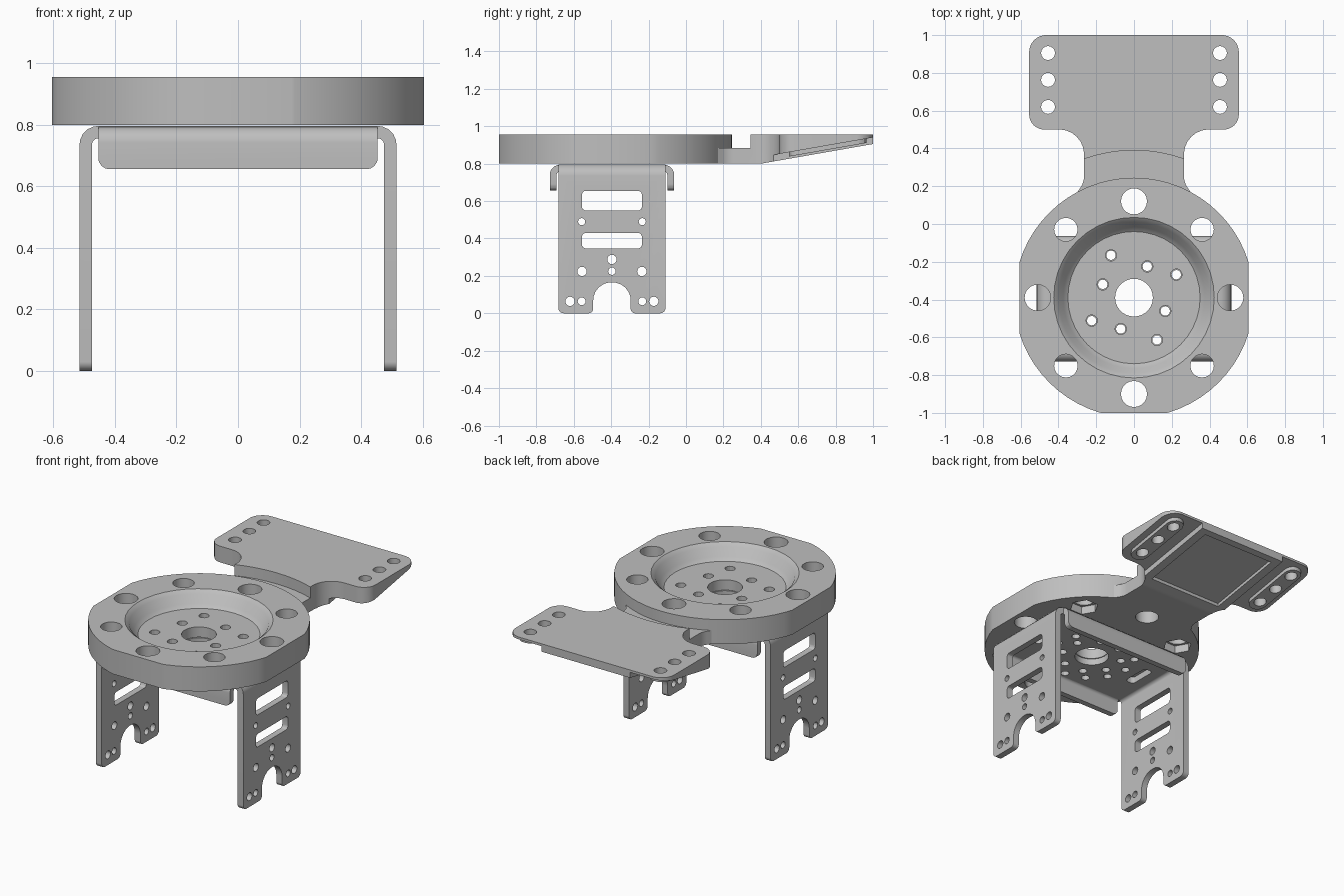
import bpy, bmesh
from math import sin, cos, tan, pi, radians
from mathutils import Vector

if "Cube" in bpy.data.objects:
    bpy.data.objects.remove(bpy.data.objects["Cube"])

CY = -0.39          # centre of the ring and bracket
R = 0.635           # ring radius
TOP, BASE = 0.955, 0.80

metal = bpy.data.materials.new("plain grey metal")
metal.use_nodes = True
GREY = (0.52, 0.52, 0.52, 1)
metal.diffuse_color = GREY
metal.node_tree.nodes["Principled BSDF"].inputs["Base Color"].default_value = GREY


def circle(x, y, r, n=20, turn=0.0):
    return [(x + r * cos(2 * pi * i / n + turn), y + r * sin(2 * pi * i / n + turn)) for i in range(n)]


def rounded(corners, n=6):
    """Polygon of (x, y, radius) corners with true arcs."""
    out = []
    for i, (x, y, r) in enumerate(corners):
        p = Vector((x, y))
        if r == 0:
            out.append((x, y))
            continue
        u = (Vector(corners[i - 1][:2]) - p).normalized()
        v = (Vector(corners[(i + 1) % len(corners)][:2]) - p).normalized()
        half = u.angle(v) / 2
        c = p + (u + v).normalized() * (r / sin(half))
        a, b = p + u * (r / tan(half)) - c, p + v * (r / tan(half)) - c
        out += [tuple(c + a.lerp(b, k / n).normalized() * r) for k in range(n + 1)]
    return out


def rect(x0, x1, y0, y1, r=0.0):
    return rounded([(x0, y0, r), (x1, y0, r), (x1, y1, r), (x0, y1, r)], 4)


def mirrored(half):
    """Close a right-hand half outline with its mirror image."""
    return half + [(-x, y, r) for x, y, r in reversed(half)]


def finish(name, bm):
    bmesh.ops.recalc_face_normals(bm, faces=bm.faces)
    mesh = bpy.data.meshes.new(name)
    bm.to_mesh(mesh)
    bm.free()
    mesh.materials.append(metal)
    ob = bpy.data.objects.new(name, mesh)
    bpy.context.scene.collection.objects.link(ob)
    return ob


def loft(bm, rings):
    loops = [[bm.verts.new(p) for p in ring] for ring in rings]
    n = len(loops[0])
    bm.faces.new(loops[0])
    bm.faces.new(loops[-1])
    for a, b in zip(loops, loops[1:]):
        for i in range(n):
            j = (i + 1) % n
            bm.faces.new((a[i], a[j], b[j], b[i]))


def prism(name, outlines, axis, h0, h1):
    """Extrude one or more outlines along an axis."""
    place = {"x": lambda a, b, h: (h, a, b),
             "y": lambda a, b, h: (a, h, b),
             "z": lambda a, b, h: (a, b, h)}[axis]
    bm = bmesh.new()
    for o in outlines:
        loft(bm, [[place(a, b, h) for a, b in o] for h in (h0, h1)])
    return finish(name, bm)


def boolean(ob, tool, op="DIFFERENCE", keep=False):
    tool.hide_render = True
    m = ob.modifiers.new(op, "BOOLEAN")
    m.operation, m.solver, m.object = op, "EXACT", tool
    bpy.context.view_layer.objects.active = ob
    bpy.ops.object.modifier_apply(modifier=m.name)
    if not keep:
        bpy.data.objects.remove(tool)


def polar(r, start, count):
    return [(r * cos(radians(start + 360 * i / count)),
             CY + r * sin(radians(start + 360 * i / count))) for i in range(count)]


# Ring: round disc with flattened sides and front
ring = prism("ring_body", [circle(0, CY, R, 64)], "z", BASE, TOP)
boolean(ring, prism("trim", [rect(-0.605, 0.605, -1, 1)], "z", 0.5, 1.2), "INTERSECT")

# Dished recess
bm = bmesh.new()
loft(bm, [[(x, y, z) for x, y in circle(0, CY, r, 40)] for r, z in
          ((0.35, 0.865), (0.375, 0.885), (0.40, 0.935), (0.425, TOP), (0.425, 1.1))])
boolean(ring, finish("dish_cutter", bm))

# Ring holes, with hexagonal nut pockets below the diagonal ones
screw_holes = polar(0.255, 28.5, 4) + polar(0.18, 67, 4)
holes = [circle(x, y, 0.069) for x, y in polar(0.51, 0, 4)]
holes += [circle(x, y, 0.062) for x, y in polar(0.51, 45, 4)]
holes += [circle(x, y, 0.03, 14) for x, y in screw_holes] + [circle(0, CY, 0.1, 28)]
boolean(ring, prism("hole_cutter", holes, "z", 0.5, 1.2))
boolean(ring, prism("nut_cutter", [circle(x, y, 0.085, 6) for x, y in polar(0.51, 45, 4)],
                    "z", 0.7, 0.85))

# Rear arm: neck widening into a plate
arm_outline = rounded(mirrored([(0.36, 0.08, 0), (0.265, 0.22, 0.1), (0.265, 0.5, 0.13),
                                (0.555, 0.5, 0.08), (0.555, 1.0, 0.09)]), 8)
arm = prism("rear_arm", [arm_outline], "z", BASE, TOP)
boolean(arm, prism("ring_clearance", [circle(0, CY, R - 0.004, 64)], "z", 0.5, 1.2))
boolean(arm, prism("step_cutter", [circle(0, CY, 0.78, 72)], "z", 0.885, 1.2))


def under(y0, y1, lift):
    """Region below the sloping underside, in y and z."""
    line = lambda y: BASE + lift + (y - 0.4) * 0.175
    return [(y0, 0.6), (y1, 0.6), (y1, line(y1)), (y0, line(y0))]


boolean(arm, prism("slope_cutter", [under(0.4, 1.2, 0)], "x", -1, 1))
for s in (-1, 1):
    boolean(arm, prism("wing_cutter", [under(0.33, 1.2, 0.035)], "x", s * 0.31, s * 0.8))
boolean(arm, prism("pocket_cutter", [under(0.47, 0.96, 0.02)], "x", -0.255, 0.255))

# Screw pads under the plate
pads = [prism(n, [rect(s * 0.455 - 0.055, s * 0.455 + 0.055, 0.55, 0.965, 0.05)], "z", 0.7, 0.95)
        for n, s in (("left_pad", 1), ("right_pad", -1))]
for pad in pads:
    boolean(pad, prism("slope_cutter", [under(0.4, 1.2, 0.012)], "x", -1, 1))
plate_holes = [circle(s * 0.455, y, 0.037, 16) for s in (-1, 1) for y in (0.62, 0.763, 0.905)]
for ob in [arm] + pads:
    boolean(ob, prism("hole_cutter", plate_holes, "z", 0.5, 1.2))


def channel(half, height, low, t, bend):
    """Cross-section of a folded sheet, open at the bottom."""
    right = [(half, height, bend), (half, low, 0), (half - t, low, 0),
             (half - t, height - t, bend * 0.35)]
    return rounded(mirrored(right), 5)


def shifted(outline):
    return [(a + CY - 0.006, b) for a, b in outline]


# Bracket: folded sheet with two legs
bracket = prism("bracket_legs", [channel(0.515, 0.796, 0, 0.04, 0.06)], "y", CY - 0.4, CY + 0.4)
leg_outline = rounded(mirrored([(0.1, 0.165, 0.095), (0.1, 0, 0.025),
                                (0.287, 0, 0.03), (0.287, 0.9, 0)]))
boolean(bracket, prism("leg_trim", [shifted(leg_outline)], "x", -0.7, 0.7), "INTERSECT")

# Leg slots and holes
leg_cuts = [rect(-0.16, 0.16, 0.55, 0.655, 0.02), rect(-0.16, 0.16, 0.347, 0.43, 0.02),
            circle(0, 0.288, 0.025, 16), circle(0, 0.225, 0.02, 16)]
for s in (-1, 1):
    leg_cuts += [circle(s * y, z, r, 16) for y, z, r in
                 ((0.162, 0.49, 0.019), (0.16, 0.224, 0.025),
                  (0.162, 0.064, 0.021), (0.224, 0.064, 0.025))]
boolean(bracket, prism("leg_cutter", [shifted(c) for c in leg_cuts], "x", -0.7, 0.7))

# Front and back flanges, folded down from the top sheet
flanges = prism("bracket_flanges", [shifted(channel(0.332, 0.793, 0.655, 0.036, 0.05))],
                "x", -0.455, 0.455)
boolean(flanges, prism("flange_trim", [rect(-0.454, 0.454, 0.656, 0.9, 0.035)], "y", -1, 1),
        "INTERSECT")

# Holes through the bracket's top sheet
sheet_holes = [circle(0, CY, 0.1, 28)]
sheet_holes += [circle(x, y, 0.025, 12) for x, y in polar(0.255, 28.5, 12) + polar(0.18, 67, 8)]
sheet_holes += [rect(s * 0.365 - 0.03, s * 0.365 + 0.03, CY - 0.09, CY + 0.09, 0.02) for s in (-1, 1)]
for ob in (bracket, flanges):
    boolean(ob, prism("sheet_cutter", sheet_holes, "z", 0.7, 0.9))

# Smooth curved walls, keep edges crisp
bpy.ops.object.select_all(action="DESELECT")
for ob in [ring, arm, bracket, flanges] + pads:
    ob.select_set(True)
bpy.context.view_layer.objects.active = ring
bpy.ops.object.shade_smooth_by_angle(angle=radians(25))
